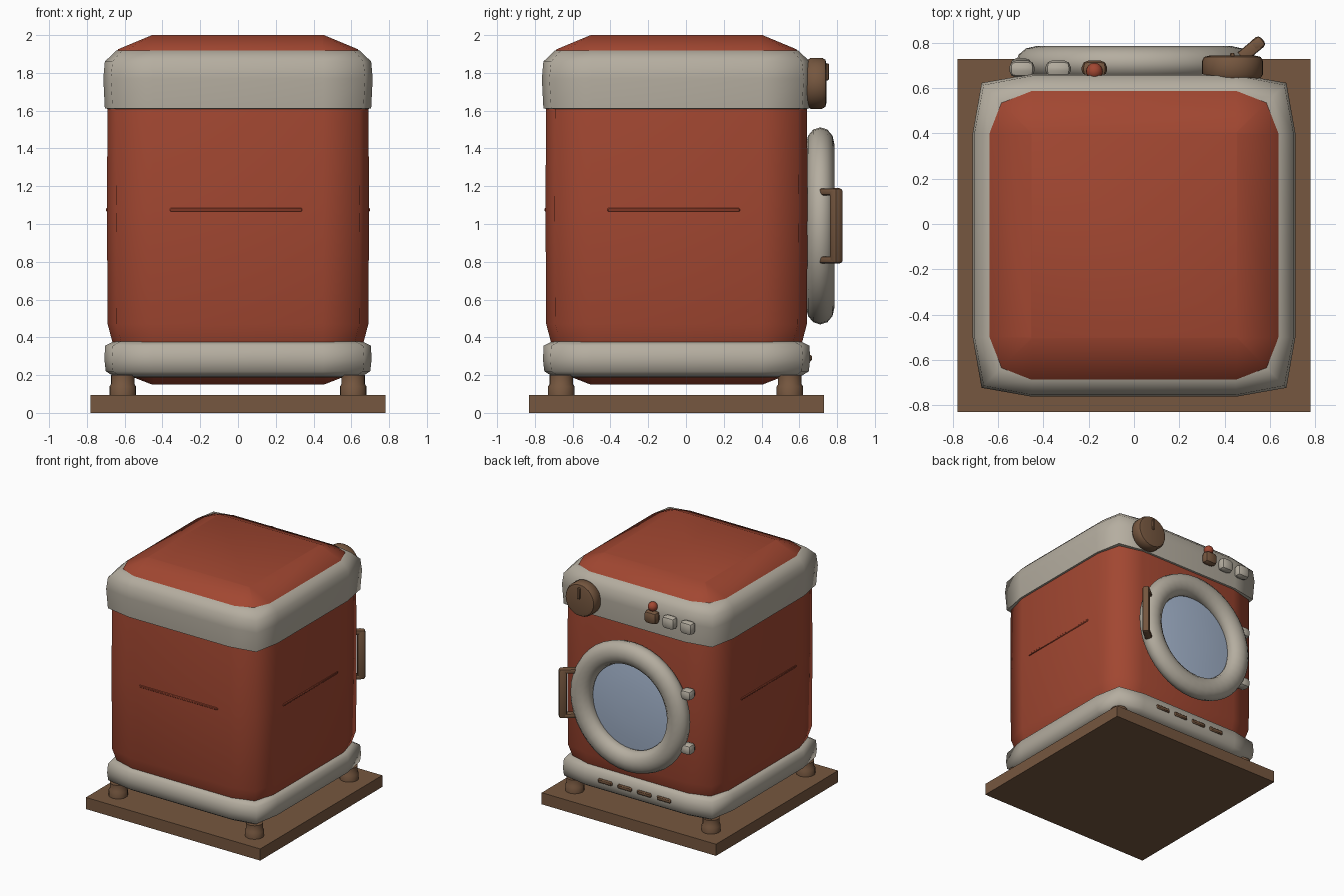
import bpy, bmesh, math
from mathutils import Matrix, Vector

if "Cube" in bpy.data.objects:
    bpy.data.objects.remove(bpy.data.objects["Cube"])


def material(name, rgb):
    m = bpy.data.materials.new(name)
    m.diffuse_color = (*rgb, 1)
    m.use_nodes = True
    m.node_tree.nodes["Principled BSDF"].inputs["Base Color"].default_value = m.diffuse_color
    return m


RED = material("brick_red", (0.36, 0.063, 0.031))
CREAM = material("warm_cream", (0.46, 0.42, 0.35))
BROWN = material("wood_brown", (0.18, 0.095, 0.05))
GLASS = material("pale_blue_glass", (0.38, 0.47, 0.62))
CY = -0.05  # middle of the cabinet in y


def finish(name, bm, mat, angle=40):
    bmesh.ops.remove_doubles(bm, verts=bm.verts, dist=1e-4)
    bmesh.ops.recalc_face_normals(bm, faces=bm.faces)
    me = bpy.data.meshes.new(name)
    bm.to_mesh(me)
    bm.free()
    me.materials.append(mat)
    ob = bpy.data.objects.new(name, me)
    bpy.context.collection.objects.link(ob)
    bpy.ops.object.select_all(action='DESELECT')
    ob.select_set(True)
    bpy.context.view_layer.objects.active = ob
    bpy.ops.object.shade_smooth_by_angle(angle=math.radians(angle))
    return ob


def box(name, centre, size, mat, bevel=0.0, segs=2, turn=0.0):
    bm = bmesh.new()
    bmesh.ops.create_cube(bm, size=1)
    bmesh.ops.scale(bm, vec=size, verts=bm.verts)
    if bevel:
        bmesh.ops.bevel(bm, geom=bm.edges[:], offset=bevel, segments=segs,
                        profile=0.5, affect='EDGES')
    bmesh.ops.transform(bm, verts=bm.verts,
                        matrix=Matrix.Translation(centre) @ Matrix.Rotation(turn, 4, 'Z'))
    return finish(name, bm, mat)


def lathe(name, origin, profile, mat, n=32, axis='Y', closed=False):
    """Spin (radius, height) points about an axis through origin."""
    bm = bmesh.new()
    rings = []
    for r, h in profile:
        ring = []
        for i in range(n):
            a = 2 * math.pi * i / n
            c, s = r * math.cos(a), r * math.sin(a)
            ring.append(bm.verts.new(Vector(origin) + Vector((c, h, s) if axis == 'Y' else (c, s, h))))
        rings.append(ring)
    pairs = list(zip(rings, rings[1:]))
    if closed:
        pairs.append((rings[-1], rings[0]))
    else:
        bm.faces.new(rings[0])
        bm.faces.new(rings[-1])
    for a, b in pairs:
        for i in range(n):
            j = (i + 1) % n
            bm.faces.new((a[i], a[j], b[j], b[i]))
    return finish(name, bm, mat)


def cabinet(name, levels, mat, core=0.45, angle=75):
    """Stack rounded squares given as (half width, z, corner fullness)."""
    bm = bmesh.new()
    rings = []
    for h, z, k in levels:
        q = core + (h - core) * k
        corner = [(h, core), (q, q), (core, h)]
        ring = []
        for t in range(4):
            for x, y in corner:
                for _ in range(t):
                    x, y = -y, x
                ring.append(bm.verts.new((x, y + CY, z)))
        rings.append(ring)
    bm.faces.new(rings[0])
    bm.faces.new(rings[-1])
    for a, b in zip(rings, rings[1:]):
        for i in range(12):
            j = (i + 1) % 12
            bm.faces.new((a[i], a[j], b[j], b[i]))
    return finish(name, bm, mat, angle)


# Plinth and feet
box("base_plate", (0, CY, 0.047), (1.56, 1.56, 0.094), BROWN)
for x in (-0.61, 0.61):
    for y in (-0.66, 0.55):
        lathe("foot", (x, y, 0), [(0.07, 0.09), (0.07, 0.14), (0.062, 0.152), (0.062, 0.2)],
              BROWN, 20, 'Z')

# Cabinet body and the two cream bands
cabinet("body", [(0.455, 0.15, 0.75), (0.61, 0.21, 0.75), (0.665, 0.375, 0.78),
                 (0.69, 0.47, 0.8), (0.694, 1.08, 0.8), (0.69, 1.7, 0.8),
                 (0.665, 1.86, 0.75), (0.635, 1.925, 0.72), (0.455, 2.0, 0.7)], RED)
cabinet("top_band", [(0.66, 1.605, 0.83), (0.705, 1.612, 0.84), (0.713, 1.77, 0.85),
                     (0.705, 1.86, 0.84), (0.645, 1.918, 0.84), (0.6, 1.92, 0.84)], CREAM)
cabinet("bottom_band", [(0.6, 0.188, 0.84), (0.655, 0.192, 0.84), (0.70, 0.22, 0.85),
                        (0.707, 0.28, 0.85), (0.704, 0.355, 0.84), (0.66, 0.377, 0.83)], CREAM)

# Thin pressed ribs on the back and sides
box("back_rib", (-0.01, CY - 0.694, 1.075), (0.7, 0.012, 0.018), RED, 0.004, 1)
for s in (-1, 1):
    box("side_rib", (s * 0.694, -0.065, 1.075), (0.012, 0.7, 0.018), RED, 0.004, 1)

# Round door: ring, domed glass, hinges
lathe("door_ring", (0, 0.711, 0.99),
      [(0.432 + 0.09 * math.cos(math.tau * i / 12), 0.075 * math.sin(math.tau * i / 12))
       for i in range(12)], CREAM, 40, closed=True)
lathe("door_glass", (0, 0, 0.99), [(0.37, 0.64), (0.37, 0.69), (0.26, 0.702), (0.13, 0.709),
                                   (0.02, 0.711)], GLASS, 40)
for z in (0.78, 1.22):
    box("hinge", (-0.5, 0.69, z), (0.09, 0.085, 0.08), CREAM, 0.025)

# Door handle, angled out from the ring
TURN = math.radians(40)
box("handle_grip", (0.545, 0.795, 0.99), (0.062, 0.056, 0.40), BROWN, 0.018, 2, TURN)
for z in (0.81, 1.17):
    box("handle_post", (0.50, 0.757, z), (0.13, 0.055, 0.036), BROWN, 0.01, 2, TURN)

# Control dial with pointer
lathe("dial", (0.435, 0, 1.745), [(0.12, 0.64), (0.135, 0.66), (0.135, 0.72), (0.125, 0.738),
                                  (0.10, 0.744)], BROWN, 28)
box("dial_pointer", (0.435, 0.745, 1.805), (0.02, 0.022, 0.09), BROWN, 0.004, 1)

# Buttons and indicator lamp
for x, mat in ((-0.495, CREAM), (-0.335, CREAM), (-0.175, BROWN)):
    box("button", (x, 0.685, 1.755), (0.112, 0.075, 0.10), mat, 0.03)
lathe("lamp", (-0.175, 0.675, 1.835),
      [(0.037 * math.sin(math.pi * (i + 0.05) / 8.1), -0.037 * math.cos(math.pi * (i + 0.05) / 8.1))
       for i in range(9)], RED, 16)

# Vent slots in the bottom band
for i in range(4):
    box("vent", (-0.2625 + 0.175 * i, 0.655, 0.29), (0.125, 0.025, 0.034), BROWN, 0.008, 1)
